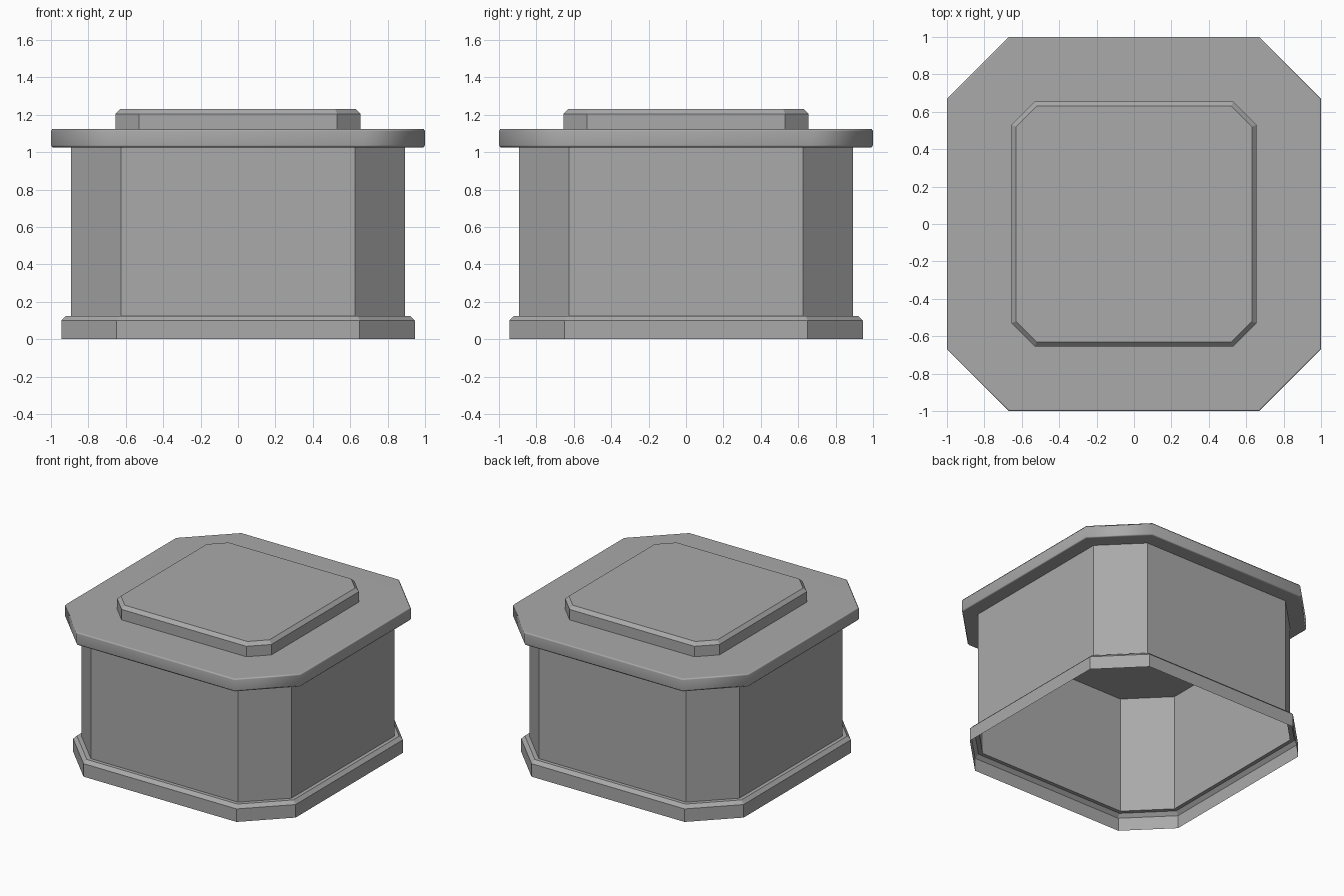
import bpy
import bmesh

cube = bpy.data.objects.get("Cube")
if cube:
    bpy.data.objects.remove(cube, do_unlink=True)

# One plain grey for every part
grey = bpy.data.materials.new("stone_grey")
grey.use_nodes = True
colour = (0.4, 0.4, 0.4, 1)
grey.diffuse_color = colour
grey.node_tree.nodes["Principled BSDF"].inputs["Base Color"].default_value = colour


def octagon(half, corner, z):
    """Square of the given half width with its corners cut off at `corner`."""
    a, c = half, corner
    return [(a, -c, z), (a, c, z), (c, a, z), (-c, a, z),
            (-a, c, z), (-a, -c, z), (-c, -a, z), (c, -a, z)]


def stack(name, sections, cap_top=False, cap_bottom=False):
    """Skin a stack of cut-corner squares from the bottom up."""
    bm = bmesh.new()
    rings = [[bm.verts.new(p) for p in octagon(*s)] for s in sections]
    for low, high in zip(rings, rings[1:]):
        for i in range(8):
            j = (i + 1) % 8
            bm.faces.new((low[i], low[j], high[j], high[i]))
    if cap_top:
        bm.faces.new(rings[-1])
    if cap_bottom:
        bm.faces.new(rings[0][::-1])
    mesh = bpy.data.meshes.new(name)
    bm.to_mesh(mesh)
    bm.free()
    mesh.materials.append(grey)
    obj = bpy.data.objects.new(name, mesh)
    bpy.context.collection.objects.link(obj)
    return obj


# Hollow plinth with a chamfered upper edge and a narrow ledge to the walls
stack("base_rim", [(0.945, 0.65, 0), (0.945, 0.65, 0.1),
                   (0.92, 0.64, 0.125), (0.892, 0.625, 0.125)])

# Walls, open at the bottom
stack("body_walls", [(0.892, 0.625, 0.125), (0.892, 0.625, 1.03)])

# Overhanging slab with softened edges
lid = stack("lid_slab", [(0.992, 0.667, 1.025), (1, 0.67, 1.037),
                         (1, 0.67, 1.113), (0.992, 0.667, 1.125)],
            cap_top=True, cap_bottom=True)
for face in lid.data.polygons:
    face.use_smooth = True
lid.modifiers.new("soft_edges", 'WEIGHTED_NORMAL')

# Raised panel on top
stack("top_panel", [(0.655, 0.53, 1.125), (0.655, 0.53, 1.205),
                    (0.63, 0.52, 1.23)], cap_top=True)
